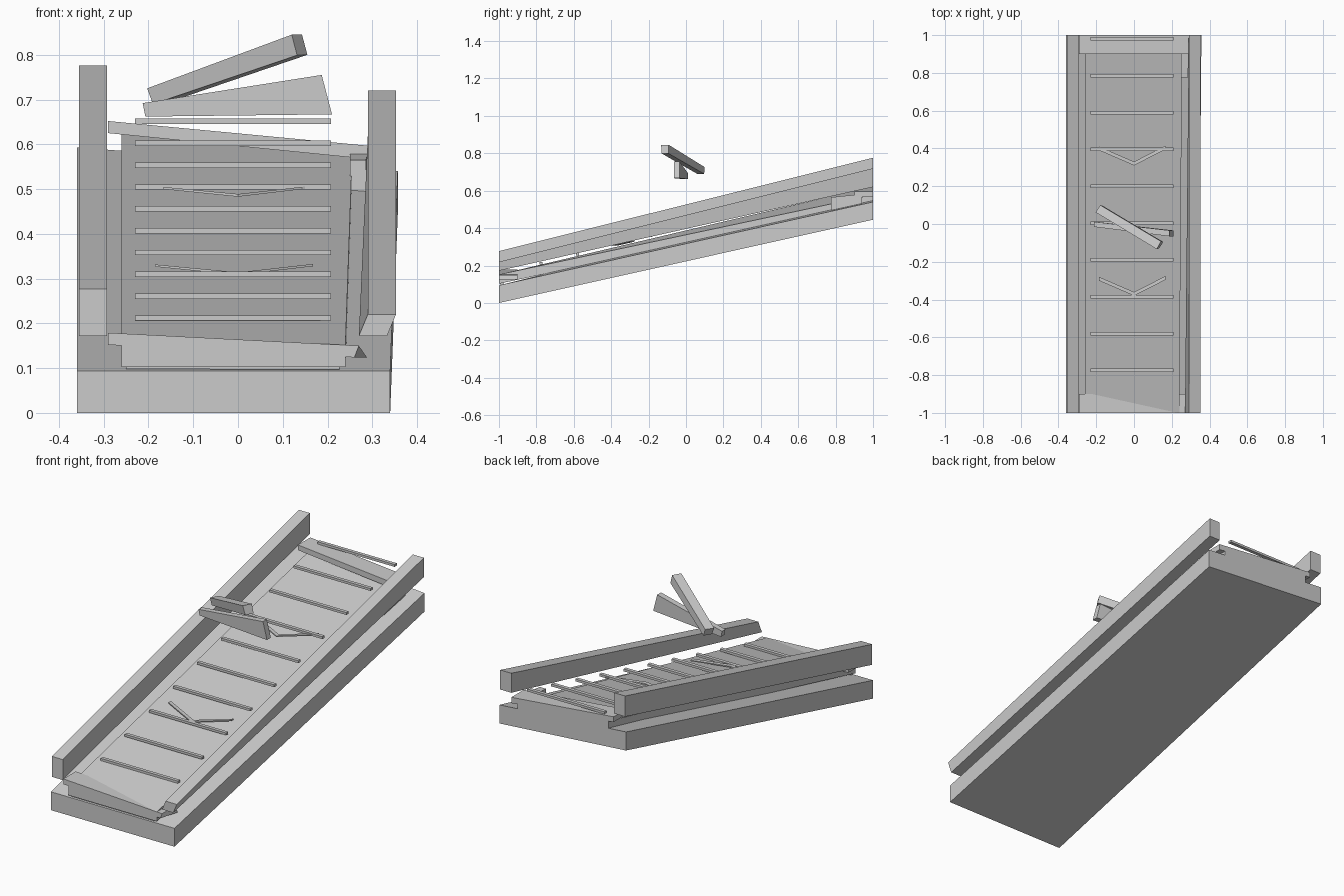
import bpy
from mathutils import Vector


def loft(name, a, b):
    """Solid between two four-sided end sections."""
    me = bpy.data.meshes.new(name)
    faces = [(0, 1, 2, 3), (7, 6, 5, 4)]
    faces += [(i, i + 4, (i + 1) % 4 + 4, (i + 1) % 4) for i in range(4)]
    me.from_pydata([Vector(p) for p in a + b], [], faces)
    import bmesh
    bm = bmesh.new()
    bm.from_mesh(me)
    bmesh.ops.recalc_face_normals(bm, faces=bm.faces)
    bm.to_mesh(me)
    bm.free()
    ob = bpy.data.objects.new(name, me)
    bpy.context.collection.objects.link(ob)
    return ob


def end_y(y, x0, x1, z0, z1, tilt=0.0, skew=0.0):
    """Section facing y; tilt lifts the left side, skew shifts the bottom in x."""
    return [(x0 + skew, y, z0 + tilt), (x1 + skew, y, z0), (x1, y, z1), (x0, y, z1 + tilt)]


def end_x(x, y0, y1, z0, z1):
    return [(x, y0, z0), (x, y1, z0), (x, y1, z1), (x, y0, z1)]


# twisted base slab and bed
loft("base", end_y(-1, -.36, .34, 0, .094), end_y(1, -.36, .357, .445, .54, .053))
loft("bed", end_y(-1, -.26, .24, .103, .152), end_y(1, -.26, .255, .53, .577, .046))

# side rails, the right one tapering to the front
loft("left_rail", end_y(-1, -.355, -.293, .172, .277), end_y(1, -.355, -.293, .67, .776))
loft("right_rail", end_y(-1, .29, .353, .172, .22, 0, -.02), end_y(1, .29, .353, .62, .72))

# end cross bars and corner block
loft("front_bar", end_x(-.29, -1, -.9, .152, .179),
     [(.26, -1, .124), (.288, -.9, .124), (.27, -.9, .15), (.27, -1, .15)])
loft("back_bar", end_x(-.29, .9, 1, .625, .652), end_x(.29, .9, 1, .567, .597))
loft("corner_block", end_y(.775, .25, .286, .493, .565), end_y(.94, .25, .29, .525, .582))

# slats on top of the bed and under it
for i in range(10):
    y = -.775 + i * .195
    z = .212 + i * .0488
    loft("slat", end_x(-.23, y - .009, y + .009, z - .006, z + .006),
         end_x(.208, y - .009, y + .009, z - .006, z + .006))
    y = -.985 + i * .2
    t = (y + 1) / 2
    zl, zr = .1 + .488 * t, .1 + .432 * t
    loft("under_slat", end_x(-.25, y - .009, y + .009, zl - .006, zl + .006),
         end_x(.226 + .03 * t, y - .009, y + .009, zr - .006, zr + .006))

# chevron markers
for y, z in ((.32, .486), (-.37, .311)):
    for side, x, rise in (("left", -.185, .08), ("right", .168, .085)):
        loft("chevron_" + side,
             end_x(0, y - .01, y + .01, z - .003, z + .003),
             end_x(x, y + rise - .01, y + rise + .01, z + rise * .22 - .002, z + rise * .22 + .003))

# two loose crossing beams above the bed
loft("upper_beam",
     [(.132, -.13, .799), (.155, -.095, .8), (.143, -.092, .845), (.12, -.133, .845)],
     [(-.19, .06, .69), (-.167, .097, .69), (-.179, .1, .726), (-.203, .062, .725)])
loft("lower_beam",
     [(.21, -.065, .667), (.21, -.034, .667), (.187, -.034, .755), (.187, -.065, .755)],
     [(-.207, -.015, .662), (-.207, .012, .662), (-.213, .012, .692), (-.213, -.015, .692)])
